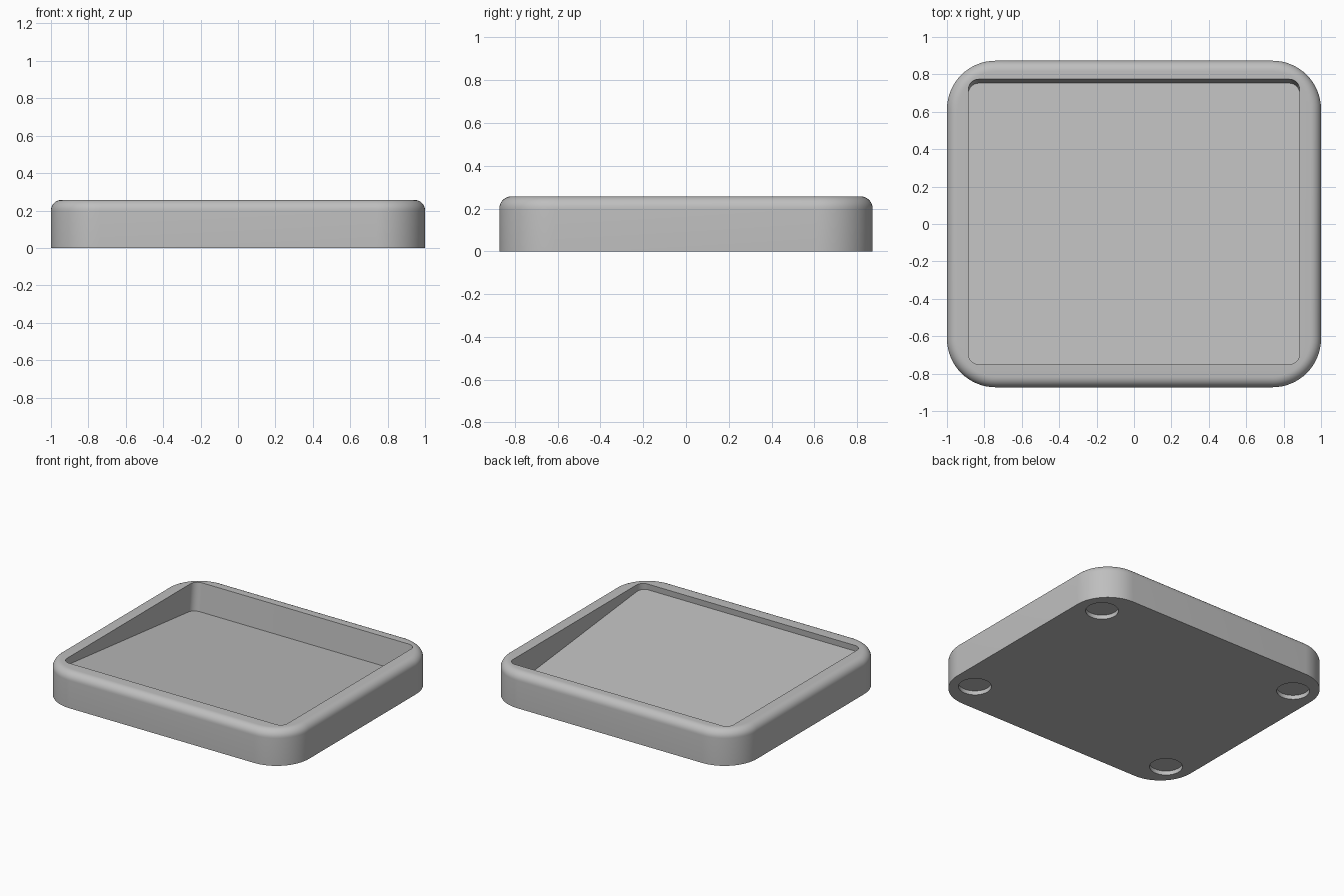
import bpy, bmesh, math

cube = bpy.data.objects.get("Cube")
if cube:
    bpy.data.objects.remove(cube, do_unlink=True)

# Main dimensions
HALF_X, HALF_Y, HEIGHT = 1.0, 0.873, 0.257
CORNER, FILLET = 0.26, 0.057
TILT = math.radians(6)
SEGS = 16

grey = bpy.data.materials.new("light_grey")
grey.use_nodes = True
COLOUR = (0.52, 0.52, 0.52, 1)
grey.diffuse_color = COLOUR
grey.node_tree.nodes["Principled BSDF"].inputs["Base Color"].default_value = COLOUR


def rounded_rect(hx, hy, r, z, cy=0.0):
    """Counter-clockwise rounded rectangle as a list of points."""
    pts = []
    for q, (sx, sy) in enumerate(((1, 1), (-1, 1), (-1, -1), (1, -1))):
        for i in range(SEGS + 1):
            a = (q + i / SEGS) * math.pi / 2
            pts.append((sx * (hx - r) + r * math.cos(a),
                        cy + sy * (hy - r) + r * math.sin(a), z))
    return pts


def floor_point(p):
    """Drop a pocket rim point square to the sloping floor."""
    x, y, z = p
    floor_z = 0.134 + math.tan(-TILT) * y
    d = (z - floor_z) * math.cos(TILT)
    return (x, y - d * math.sin(TILT), z - d * math.cos(TILT))


# Tray body: outer wall, rounded rim, then down into the sloping pocket
rings = [rounded_rect(HALF_X, HALF_Y, CORNER, 0)]
for i in range(9):
    a = i / 8 * math.pi / 2
    inset = FILLET * (1 - math.cos(a))
    rings.append(rounded_rect(HALF_X - inset, HALF_Y - inset, CORNER - inset,
                              HEIGHT - FILLET * (1 - math.sin(a))))
pocket = rounded_rect(0.885, 0.762, 0.055, HEIGHT, cy=0.012)
rings += [pocket, [floor_point(p) for p in pocket]]

bm = bmesh.new()
loops = [[bm.verts.new(p) for p in ring] for ring in rings]
n = len(loops[0])
for low, high in zip(loops, loops[1:]):
    for i in range(n):
        j = (i + 1) % n
        bm.faces.new((low[i], low[j], high[j], high[i]))
bm.faces.new(loops[0][::-1])
bm.faces.new(loops[-1])
mesh = bpy.data.meshes.new("tray_body")
bm.to_mesh(mesh)
bm.free()
tray = bpy.data.objects.new("tray_body", mesh)
bpy.context.collection.objects.link(tray)
mesh.materials.append(grey)

# Round foot recesses under the four corners
for sx in (-1, 1):
    for sy in (-1, 1):
        bpy.ops.mesh.primitive_cylinder_add(vertices=48, radius=0.108, depth=0.06,
                                            location=(sx * 0.82, sy * 0.65, 0))
        cutter = bpy.context.object
        cutter.name = "foot_recess_cutter"
        cutter.hide_render = True
        cutter.data.materials.append(grey)
        cut = tray.modifiers.new("foot_recess", 'BOOLEAN')
        cut.operation, cut.solver, cut.object = 'DIFFERENCE', 'EXACT', cutter
        bpy.context.view_layer.objects.active = tray
        bpy.ops.object.modifier_apply(modifier=cut.name)
        bpy.data.objects.remove(cutter, do_unlink=True)

# Smooth fillets, crisp pocket and recess edges
bpy.ops.object.select_all(action='DESELECT')
tray.select_set(True)
bpy.context.view_layer.objects.active = tray
bpy.ops.object.shade_smooth_by_angle(angle=math.radians(30))
